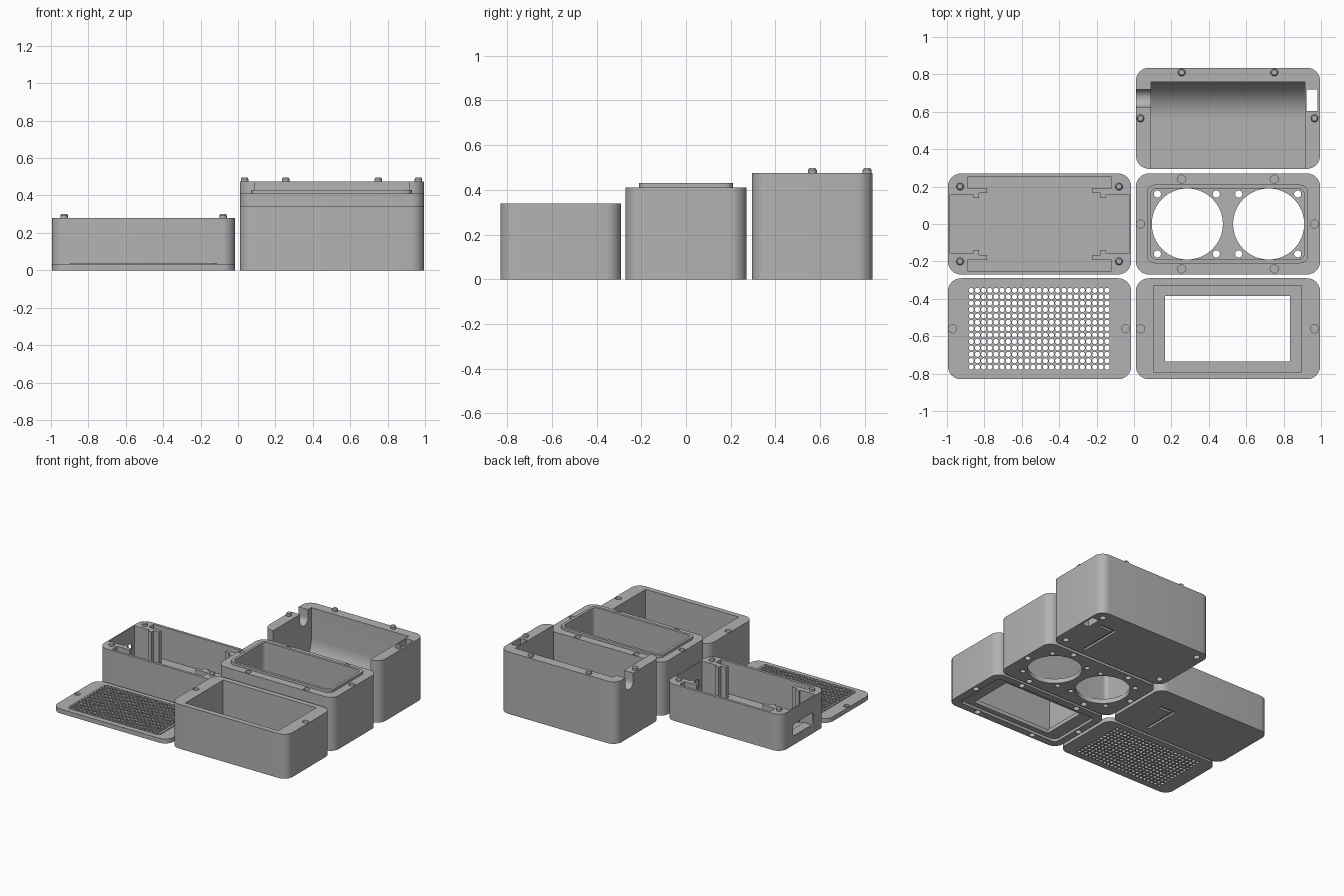
import bpy, bmesh, math

if "Cube" in bpy.data.objects:
    bpy.data.objects.remove(bpy.data.objects["Cube"])

grey = bpy.data.materials.new("plain grey")
grey.diffuse_color = (0.45, 0.45, 0.45, 1)
grey.use_nodes = True
grey.node_tree.nodes["Principled BSDF"].inputs["Base Color"].default_value = grey.diffuse_color


def finish(name, bm):
    bmesh.ops.recalc_face_normals(bm, faces=bm.faces)
    mesh = bpy.data.meshes.new(name)
    bm.to_mesh(mesh)
    bm.free()
    mesh.materials.append(grey)
    ob = bpy.data.objects.new(name, mesh)
    bpy.context.collection.objects.link(ob)
    return ob


def extrude(bm, pts, vec):
    face = bm.faces.new([bm.verts.new(p) for p in pts])
    new = bmesh.ops.extrude_face_region(bm, geom=[face])["geom"]
    bmesh.ops.translate(bm, vec=vec, verts=[v for v in new if isinstance(v, bmesh.types.BMVert)])


def outline(x0, x1, y0, y1, r=0.0, n=8):
    if r == 0:
        return [(x0, y0), (x1, y0), (x1, y1), (x0, y1)]
    pts = []
    corners = [(x1 - r, y1 - r), (x0 + r, y1 - r), (x0 + r, y0 + r), (x1 - r, y0 + r)]
    for k, (cx, cy) in enumerate(corners):
        for i in range(n + 1):
            a = math.pi / 2 * (k + i / n)
            pts.append((cx + r * math.cos(a), cy + r * math.sin(a)))
    return pts


def slab(name, x0, x1, y0, y1, z0, z1, r=0.0):
    bm = bmesh.new()
    extrude(bm, [(x, y, z0) for x, y in outline(x0, x1, y0, y1, r)], (0, 0, z1 - z0))
    return finish(name, bm)


def profile_x(name, yz, x0, x1):
    bm = bmesh.new()
    extrude(bm, [(x0, y, z) for y, z in yz], (x1 - x0, 0, 0))
    return finish(name, bm)


def rods(name, centres, r, z0, z1, n=24):
    bm = bmesh.new()
    for cx, cy in centres:
        extrude(bm, [(cx + r * math.cos(2 * math.pi * i / n), cy + r * math.sin(2 * math.pi * i / n), z0)
                     for i in range(n)], (0, 0, z1 - z0))
    return finish(name, bm)


def cut(ob, *cutters):
    for c in cutters:
        mod = ob.modifiers.new("cut", 'BOOLEAN')
        mod.operation, mod.solver, mod.object = 'DIFFERENCE', 'EXACT', c
        dg = bpy.context.evaluated_depsgraph_get()
        mesh = bpy.data.meshes.new_from_object(ob.evaluated_get(dg))
        ob.modifiers.clear()
        ob.data = mesh
        bpy.data.objects.remove(c)
    return ob


def pegs(name, centres, z):
    # short pins with chamfered tips
    bm = bmesh.new()
    for cx, cy in centres:
        rings = [[bm.verts.new((cx + r * math.cos(i * math.pi / 10), cy + r * math.sin(i * math.pi / 10), z + h))
                  for i in range(20)] for r, h in ((0.02, -0.005), (0.02, 0.014), (0.014, 0.022))]
        for lo, hi in zip(rings, rings[1:]):
            for i in range(20):
                bm.faces.new((lo[i], lo[(i + 1) % 20], hi[(i + 1) % 20], hi[i]))
        bm.faces.new(rings[-1])
        bm.faces.new(rings[0][::-1])
    finish(name, bm)


XL, XR, R = (-0.995, -0.015), (0.01, 0.995), 0.07
ends = [0.035, 0.965]
six = [(x, 0.0) for x in ends] + [(x, s * 0.24) for x in (0.255, 0.75) for s in (-1, 1)]

# back housing: trough open to the front, with a curved back
back = slab("back_housing", *XR, 0.295, 0.835, 0, 0.475, R)
rad, floor = 0.2, 0.04
trough = [(0.2, 0.6), (0.2, floor)]
trough += [(0.76 - rad + rad * math.sin(a), floor + rad - rad * math.cos(a))
           for a in [math.pi / 2 * i / 16 for i in range(17)]] + [(0.76, 0.6)]
notch = [(0.625, 0.6)] + [(0.6725 - 0.0475 * math.cos(a), 0.415 - 0.0475 * math.sin(a))
                          for a in [math.pi * i / 14 for i in range(15)]] + [(0.72, 0.6)]
cut(back, profile_x("trough", trough, 0.09, 0.915),
    profile_x("cable_notch", notch, -0.1, 0.15),
    slab("cable_well", 0.922, 0.98, 0.605, 0.72, -0.1, 0.6),
    slab("groove_a", 0.73, 0.87, 0.655, 0.68, -0.1, 0.015),
    slab("groove_b", 0.73, 0.755, 0.34, 0.67, -0.1, 0.015),
    rods("sockets", [(x, 0.565 + s * 0.2) for x in (0.075, 0.925) for s in (-1, 1)], 0.022, -0.1, 0.03))
pegs("back_housing_pegs", [(0.255, 0.81), (0.75, 0.81)] + [(x, 0.565) for x in ends], 0.475)

# middle housing: two large round openings, screw holes, raised lip
mid = slab("middle_housing", *XR, -0.27, 0.27, 0, 0.41, R)
cut(mid, slab("cavity", 0.09, 0.91, -0.19, 0.19, 0.035, 0.6, 0.03),
    rods("round_openings", [(0.285, 0), (0.72, 0)], 0.19, -0.1, 0.2, 64),
    rods("screw_holes", [(x, s * 0.16) for x in (0.125, 0.44, 0.56, 0.875) for s in (-1, 1)], 0.019, -0.1, 0.2),
    rods("sockets_top", six, 0.022, 0.38, 0.6),
    rods("sockets_bottom", six, 0.022, -0.1, 0.03))
lip = slab("middle_lip", 0.07, 0.93, -0.21, 0.21, 0.405, 0.43, 0.04)
cut(lip, slab("lip_inside", 0.0901, 0.9099, -0.1899, 0.1899, 0.3, 0.6, 0.03))

# front housing: deep rectangular box with a window in its floor
front = slab("front_housing", *XR, -0.83, -0.29, 0, 0.34, R)
cut(front, slab("cavity", 0.105, 0.895, -0.79, -0.33, 0.05, 0.6),
    slab("window", 0.165, 0.835, -0.735, -0.385, -0.1, 0.2),
    slab("lip_recess", 0.065, 0.935, -0.775, -0.345, -0.1, 0.02, 0.04),
    rods("sockets_top", [(x, -0.56) for x in ends], 0.022, 0.31, 0.6),
    rods("sockets_bottom", [(x, y - 0.56) for x, y in six], 0.022, -0.1, 0.03))

# left box: thin walls, end pockets with slots, wire groove below
box = slab("left_box", *XL, -0.27, 0.27, 0, 0.28, R)
cut(box, slab("cavity", -0.89, -0.12, -0.25, 0.25, 0.035, 0.5),
    slab("end_pockets", -0.985, -0.025, -0.155, 0.155, 0.04, 0.5),
    slab("groove_a", -0.31, -0.18, 0.055, 0.08, -0.1, 0.015),
    slab("groove_b", -0.31, -0.285, -0.21, 0.07, -0.1, 0.015))
slot = [(x, y) for x, y in outline(-0.125, 0.125, 0.065, 0.16, 0.03)]
cut(box, profile_x("slot_left", slot, -1.1, -0.95), profile_x("slot_right", slot, -0.06, 0.005))
pegs("left_box_pegs", [(x, s * 0.2) for x in (-0.93, -0.08) for s in (-1, 1)], 0.28)

# stepped board guides standing in the four inner corners
for side in (-1, 1):
    for s in (-1, 1):
        bm = bmesh.new()
        steps = [(0.39, 0.155), (0.355, 0.155), (0.355, 0.138), (0.325, 0.138), (0.325, 0.165),
                 (0.28, 0.165), (0.28, 0.192), (0.39, 0.192)]
        extrude(bm, [(-0.505 + side * x, s * y, 0.03) for x, y in steps], (0, 0, 0.25))
        finish("board_guide", bm)

# grille plate with a raised, perforated panel
holes = [(-0.87 + 0.033 * i, -0.765 + 0.0342 * j) for i in range(23) for j in range(13)]
plate = slab("grille_plate", *XL, -0.83, -0.29, 0, 0.034, R)
cut(plate, slab("panel_opening", -0.895, -0.115, -0.79, -0.33, -0.1, 0.2, 0.02),
    rods("sockets", [(-0.97, -0.56), (-0.045, -0.56)], 0.022, 0.018, 0.2))
panel = slab("grille_panel", -0.895, -0.115, -0.79, -0.33, 0, 0.04, 0.02)
cut(panel, rods("perforations", holes, 0.0138, -0.1, 0.2, 12))

# smooth curves, keep edges crisp
for ob in bpy.context.scene.objects:
    ob.select_set(True)
bpy.context.view_layer.objects.active = box
bpy.ops.object.shade_smooth_by_angle(angle=math.radians(30))
